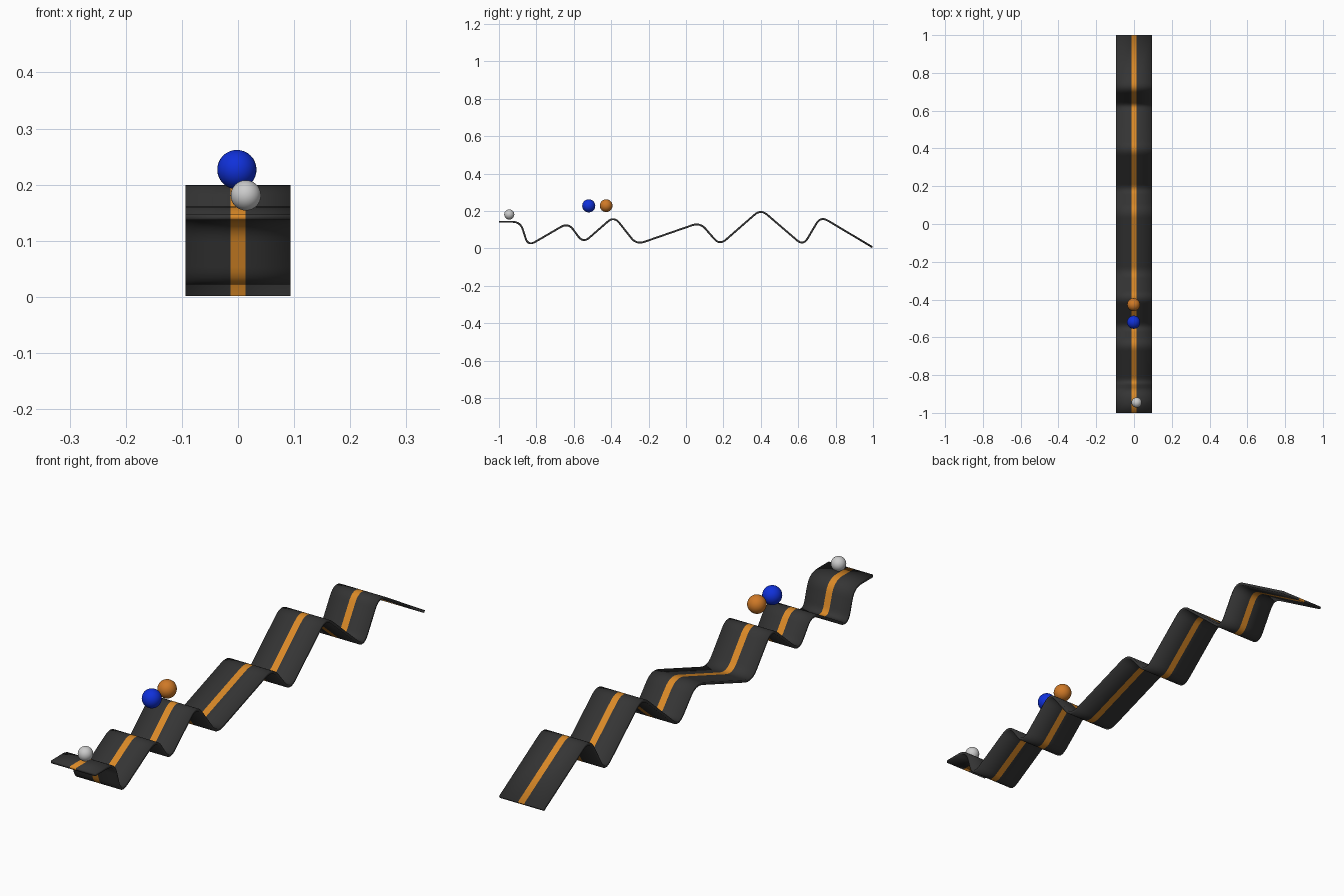
import bpy
from mathutils import Vector

if "Cube" in bpy.data.objects:
    bpy.data.objects.remove(bpy.data.objects["Cube"])


def material(name, rgb):
    m = bpy.data.materials.new(name)
    m.diffuse_color = (*rgb, 1)
    m.use_nodes = True
    m.node_tree.nodes["Principled BSDF"].inputs["Base Color"].default_value = m.diffuse_color
    return m


def rounded(corners, radius, steps=8):
    """Polyline with every inner corner replaced by a smooth curve."""
    pts = [Vector(c) for c in corners]
    out = [pts[0]]
    for p, c, n in zip(pts, pts[1:], pts[2:]):
        a = c + (p - c).normalized() * radius
        b = c + (n - c).normalized() * radius
        for i in range(steps + 1):
            t = i / steps
            out.append(a * (1 - t) ** 2 + c * 2 * t * (1 - t) + b * t * t)
    return out + [pts[-1]]


def smooth(ob):
    bpy.ops.object.select_all(action='DESELECT')
    ob.select_set(True)
    bpy.context.view_layer.objects.active = ob
    bpy.ops.object.shade_smooth_by_angle()


def ball(name, loc, r, mat=None):
    bpy.ops.mesh.primitive_uv_sphere_add(segments=32, ring_count=16, radius=r, location=loc)
    ob = bpy.context.object
    ob.name = name
    if mat:
        ob.data.materials.append(mat)
    smooth(ob)


dark = material("dark_track", (0.035, 0.035, 0.035))
amber = material("stripe_orange", (0.7, 0.25, 0.02))
blue = material("ball_blue", (0.005, 0.03, 0.7))
orange = material("ball_orange", (0.62, 0.19, 0.02))

# hilly track side profile (y, z)
corners = [(-1, .142), (-.885, .142), (-.845, .012), (-.63, .137), (-.55, .028),
           (-.385, .172), (-.265, .020), (.075, .138), (.18, .017), (.40, .209),
           (.627, .014), (.72, .171), (.997, .006)]
path = rounded(corners, 0.045)

# ribbon: dark, orange centre stripe, dark
xs = (-.094, -.013, .013, .094)
verts = [(x, p.x, p.y) for p in path for x in xs]
faces = [(4 * i + j, 4 * i + j + 1, 4 * i + j + 5, 4 * i + j + 4)
         for i in range(len(path) - 1) for j in range(3)]
mesh = bpy.data.meshes.new("track")
mesh.from_pydata(verts, [], faces)
mesh.materials.append(dark)
mesh.materials.append(amber)
for k, f in enumerate(mesh.polygons):
    f.material_index = 1 if k % 3 == 1 else 0
track = bpy.data.objects.new("track", mesh)
bpy.context.collection.objects.link(track)
smooth(track)
solid = track.modifiers.new("thickness", 'SOLIDIFY')
solid.thickness = 0.01
solid.offset = 0
bpy.context.view_layer.objects.active = track
bpy.ops.object.modifier_move_to_index(modifier="thickness", index=0)

# balls
ball("small_grey_ball", (.014, -.945, .181), .027)
ball("blue_ball", (-.002, -.52, .227), .035, blue)
ball("orange_ball", (-.002, -.427, .228), .034, orange)
